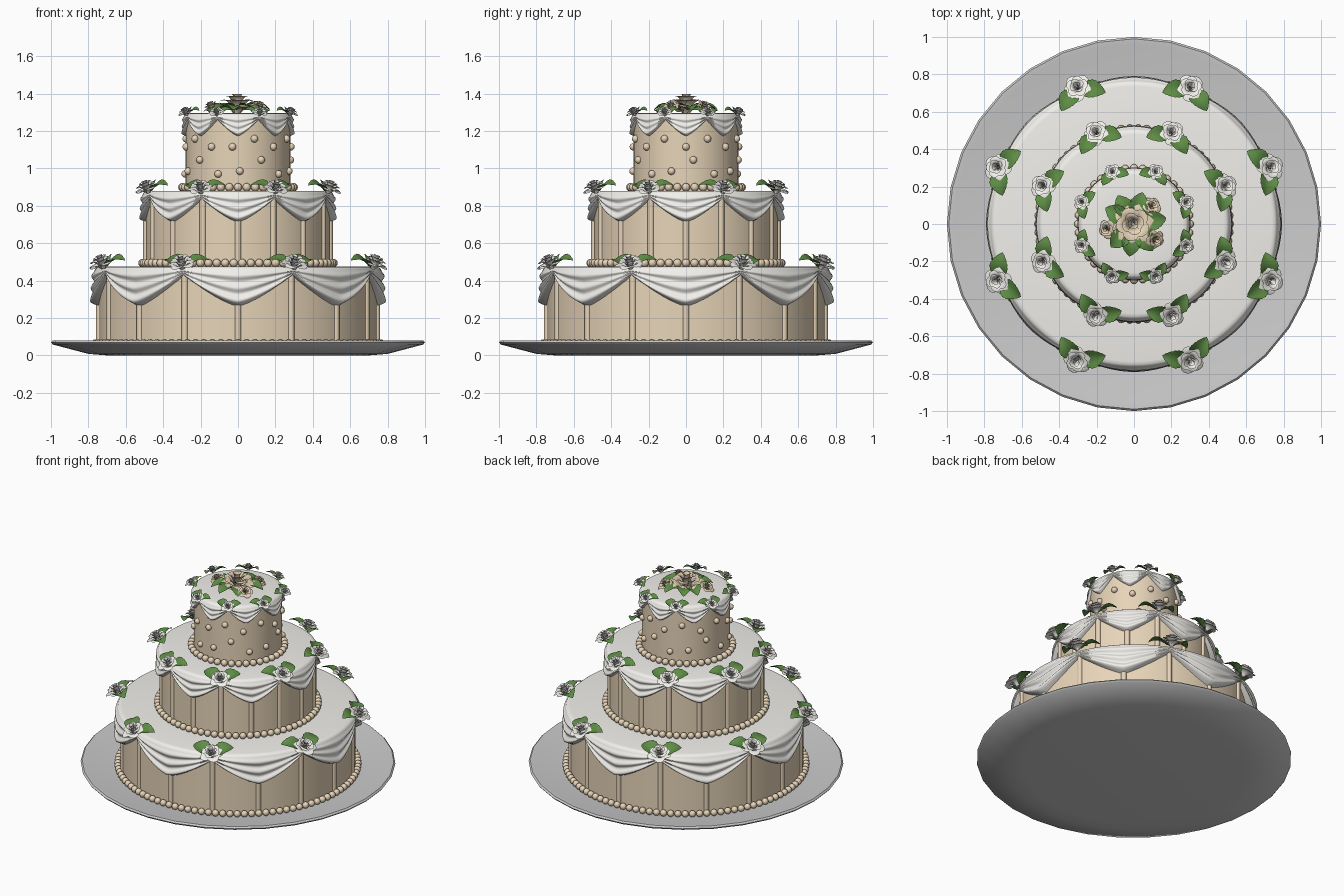
import bpy, bmesh
from math import sin, cos, pi, radians
from mathutils import Matrix, Vector

if "Cube" in bpy.data.objects:
    bpy.data.objects.remove(bpy.data.objects["Cube"])


def material(name, rgb):
    m = bpy.data.materials.new(name)
    m.diffuse_color = (*rgb, 1)
    m.use_nodes = True
    m.node_tree.nodes["Principled BSDF"].inputs["Base Color"].default_value = m.diffuse_color
    return m


CAKE = material("beige_fondant", (0.80, 0.66, 0.48))
ICING = material("white_icing", (0.88, 0.87, 0.83))
LEAF = material("leaf_green", (0.11, 0.26, 0.06))


def to_mesh(bm, name, mat, angle=40):
    bmesh.ops.remove_doubles(bm, verts=bm.verts, dist=1e-5)
    bmesh.ops.recalc_face_normals(bm, faces=bm.faces)
    me = bpy.data.meshes.new(name)
    bm.to_mesh(me)
    bm.free()
    if mat:
        me.materials.append(mat)
    me.shade_smooth()
    me.set_sharp_from_angle(angle=radians(angle))
    return me


def place(name, me, matrix=Matrix()):
    ob = bpy.data.objects.new(name, me)
    bpy.context.collection.objects.link(ob)
    ob.matrix_world = matrix
    return ob


def grid(bm, fn, nu, nv, closed=False):
    """Sheet of quads from fn(u, v), with u and v in 0..1."""
    cols = nu if closed else nu + 1
    vs = [[bm.verts.new(fn(i / nu, j / nv)) for j in range(nv + 1)] for i in range(cols)]
    for i in range(nu):
        a, b = vs[i], vs[(i + 1) % cols]
        for j in range(nv):
            bm.faces.new((a[j], b[j], b[j + 1], a[j + 1]))


def lathe(name, profile, sides, mat):
    bm = bmesh.new()
    n = len(profile) - 1

    def fn(u, v):
        r, z = profile[round(v * n)]
        return (r * cos(2 * pi * u), r * sin(2 * pi * u), z)
    grid(bm, fn, sides, n, True)
    return place(name, to_mesh(bm, name, mat))


def balls(name, points, radius, mat):
    bm = bmesh.new()
    for p in points:
        bmesh.ops.create_uvsphere(bm, u_segments=12, v_segments=8, radius=radius,
                                  matrix=Matrix.Translation(p))
    return place(name, to_mesh(bm, name, mat, 60))


def polar(r, deg, z):
    return Vector((r * cos(radians(deg)), r * sin(radians(deg)), z))


def draped_icing(name, wall, out, top, peak, low):
    """Icing cap whose skirt hangs in eight folded swags."""
    bm = bmesh.new()
    rim = wall + out * 0.45
    cap = [(0, top), (wall * 0.5, top), (rim - 0.03, top), (rim - 0.014, top - 0.003),
           (rim - 0.004, top - 0.010)]
    nc, ns = len(cap), 20

    def fn(u, v):
        k = round(v * (nc + ns))
        a = 2 * pi * u
        t = abs(((u * 8 + 0.5) % 1) - 0.5) * 2      # 0 at swag middle, 1 at peak
        d = 1 - t ** 1.35
        if k < nc:
            r, z = cap[k]
        else:
            s = (k - nc) / ns
            zt = top - 0.018
            z = zt + (peak + (low - peak) * d - zt) * s
            fold = (0.5 - 0.5 * cos(2 * pi * 3 * s)) * out * 0.38 * d ** 0.5
            r = rim + out * 0.25 * d * s + fold
            if s > 0.93:                             # tuck the hem back to the wall
                r = rim if s < 1 else wall - 0.004
        return (r * cos(a), r * sin(a), z)
    grid(bm, fn, 192, nc + ns, True)
    return place(name, to_mesh(bm, name, ICING, 70))


def rose_mesh(name, mat):
    """Unit rose: rings of overlapping petals, radius 1 and height 1."""
    bm = bmesh.new()
    # petals, base radius, lip radius, height, lip drop, half width, phase
    rings = [(5, 0.15, 1.00, 0.55, 0.22, 0.78, 0.0), (5, 0.12, 0.76, 0.80, 0.16, 0.80, 0.6),
             (4, 0.10, 0.50, 0.96, 0.10, 0.95, 0.2), (3, 0.05, 0.24, 1.00, 0.02, 1.25, 0.9)]
    for n, r0, r1, h, drop, w, phase in rings:
        for i in range(n):
            def petal(u, v):
                x = 2 * u - 1
                q = v * (1 - 0.28 * x * x)
                a = phase + 2 * pi * i / n + x * w * (0.55 + 0.45 * v)
                r = (r0 + (r1 - r0) * q ** 1.3) * (1 + 0.12 * x)
                return (r * cos(a), r * sin(a), h * sin(q * pi / 2) - drop * q ** 4)
            grid(bm, petal, 6, 5)
    return to_mesh(bm, name, mat, 80)


def leaf_mesh(name):
    """Unit leaf along +x, creased on the midrib and arched."""
    bm = bmesh.new()

    def fn(u, v):
        y = 2 * v - 1
        w = 0.40 * sin(pi * min(1, u ** 0.8)) ** 0.75 if 0 < u < 1 else 0.0
        w *= 1 + 0.07 * (round(u * 12) % 2)
        return (u - 0.08 * abs(y) * (1 - u), y * w,
                0.20 * sin(pi * u * 0.9) + 0.14 * abs(y) * w / 0.4)
    grid(bm, fn, 12, 4)
    return to_mesh(bm, name, LEAF, 60)


WHITE_ROSE = rose_mesh("white_rose", ICING)
BEIGE_ROSE = rose_mesh("beige_rose", CAKE)
LEAF_ME = leaf_mesh("leaf")


def rz(deg):
    return Matrix.Rotation(radians(deg), 4, 'Z')


def ry(deg):
    return Matrix.Rotation(radians(deg), 4, 'Y')


# Serving plate
lathe("plate", [(0, 0), (0.70, 0), (0.80, 0.008), (0.99, 0.058), (1.0, 0.07), (0.99, 0.08),
                (0.96, 0.078), (0.80, 0.045), (0, 0.045)], 32, None)

# Tiers: wall radius, icing overhang, bottom, top, swag peak, swag low, beads, ribs, rose size
tiers = [("bottom", 0.745, 0.045, 0.04, 0.475, 0.43, 0.262, 104, 16, 0.078),
         ("middle", 0.493, 0.034, 0.47, 0.88, 0.837, 0.712, 70, 16, 0.071),
         ("top", 0.280, 0.022, 0.875, 1.295, 1.262, 1.172, 40, 0, 0.046)]
for name, R, out, z0, z1, peak, low, beads, ribs, size in tiers:
    lathe(name + "_tier", [(0, z0), (R, z0), (R, z1 - 0.01), (0, z1 - 0.01)], 64, CAKE)
    draped_icing(name + "_icing", R, out, z1, peak, low)
    balls(name + "_bead_border", [polar(R + 0.018, 360 * i / beads, z0 + 0.024)
                                  for i in range(beads)], 0.022, CAKE)
    # Vertical piped ribs
    if ribs:
        bm = bmesh.new()
        for i in range(ribs):
            p = polar(R - 0.003, 360 * i / ribs, (z0 + z1) / 2 - 0.01)
            bmesh.ops.create_cone(bm, segments=12, radius1=0.017, radius2=0.017,
                                  depth=z1 - z0 - 0.03, matrix=Matrix.Translation(p))
        place(name + "_ribs", to_mesh(bm, name + "_ribs", CAKE))
    # Rose with two leaves at each swag peak
    for i in range(8):
        a = 22.5 + 45 * i
        frame = Matrix.Translation(polar(R + out * 0.7, a, z1 - 0.012)) @ rz(a) @ ry(22)
        place(f"{name}_rose_{i}", WHITE_ROSE, frame @ rz(40 * i) @ Matrix.Scale(size, 4))
        for side in (-1, 1):
            m = frame @ rz(side * 122) @ Matrix.Translation((size * 0.35, 0, size * 0.1))
            place(f"{name}_leaf_{i}_{side}", LEAF_ME, m @ Matrix.Scale(size * 1.6, 4))

# Pearls dotted over the top tier wall
dots = [polar(0.283, -96 + 24 * i, (1.115, 1.158)[i % 2]) for i in range(15)]
dots += [polar(0.283, -88 + 24 * i, (0.985, 1.045, 0.97)[i % 3]) for i in range(15)]
balls("top_tier_pearls", dots, 0.02, CAKE)

# Bouquet on top
place("bouquet_main_rose", BEIGE_ROSE, Matrix.Translation((-0.005, 0, 1.292))
      @ Matrix.Diagonal((0.12, 0.12, 0.108, 1)))
for i, (a, d) in enumerate([(45, 0.125), (-36, 0.13), (191, 0.135)]):
    place(f"bouquet_small_rose_{i}", BEIGE_ROSE, Matrix.Translation(polar(d, a, 1.31))
          @ rz(a) @ ry(28) @ Matrix.Scale(0.052, 4))
for i, a in enumerate([75, 120, 150, 225, 262, 305, 10]):
    place(f"bouquet_leaf_{i}", LEAF_ME, Matrix.Translation(polar(0.05, a, 1.312))
          @ rz(a) @ ry(4) @ Matrix.Scale(0.125, 4))
